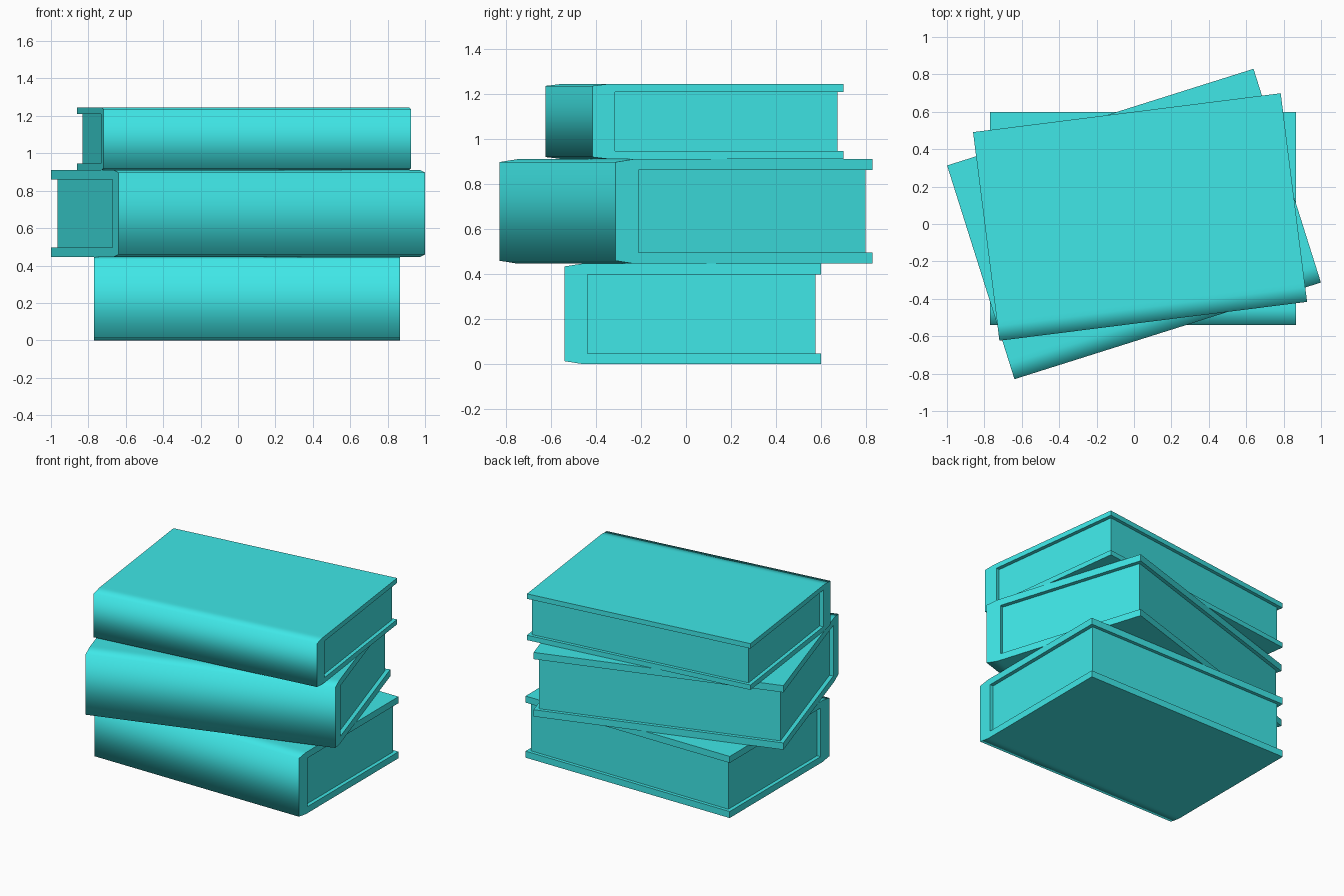
import bpy, bmesh, math
from mathutils import Matrix

if "Cube" in bpy.data.objects:
    bpy.data.objects.remove(bpy.data.objects["Cube"])

teal = bpy.data.materials.new("teal")
teal.diffuse_color = (0.05, 0.8, 0.8, 1)
teal.use_nodes = True
teal.node_tree.nodes["Principled BSDF"].inputs["Base Color"].default_value = teal.diffuse_color


def extrude_profile(name, profile, width, place):
    """Extrude a closed (y, z) outline along x and put it in place."""
    bm = bmesh.new()
    face = bm.faces.new([bm.verts.new((-width / 2, y, z)) for y, z in profile])
    moved = bmesh.ops.extrude_face_region(bm, geom=[face])["geom"]
    verts = [g for g in moved if isinstance(g, bmesh.types.BMVert)]
    bmesh.ops.translate(bm, vec=(width, 0, 0), verts=verts)
    bmesh.ops.recalc_face_normals(bm, faces=bm.faces)
    bm.transform(place)
    mesh = bpy.data.meshes.new(name)
    bm.to_mesh(mesh)
    bm.free()
    mesh.materials.append(teal)
    obj = bpy.data.objects.new(name, mesh)
    bpy.context.collection.objects.link(obj)
    return obj


def book(name, width, depth, height, angle, x, y, z):
    place = Matrix.Translation((x, y, z)) @ Matrix.Rotation(math.radians(angle), 4, 'Z')
    k = depth / 1.14
    board = 0.106 * height          # cover board thickness
    back, front = -depth / 2, depth / 2
    inner = back + 0.102 * k        # inside face of the spine

    # Cover: C-shaped section with a softened spine edge
    lower = [(front, board), (front, 0), (inner, 0),
             (back + 0.08 * k, 0), (back, 0.028 * height)]
    upper = [(py, height - pz) for py, pz in reversed(lower)]
    inside = [(inner, height - board), (inner, board)]
    cover = extrude_profile(name + "_cover", lower + upper + inside, width, place)
    bpy.ops.object.select_all(action='DESELECT')
    cover.select_set(True)
    bpy.context.view_layer.objects.active = cover
    bpy.ops.object.shade_smooth_by_angle(angle=math.radians(87))

    # Page block, set back from the cover edges
    edge = front - 0.024 * k
    pages = [(inner, board), (edge, board),
             (edge, height - board), (inner, height - board)]
    extrude_profile(name + "_pages", pages, width - 0.054 * k, place)


# Stack of three books
book("bottom_book", 1.635, 1.14, 0.446, 0, 0.0475, 0.03, 0)
book("middle_book", 1.718, 1.198, 0.464, 17.5, 0, 0, 0.446)
book("top_book", 1.658, 1.124, 0.335, 7.2, 0.0325, 0.0375, 0.91)
